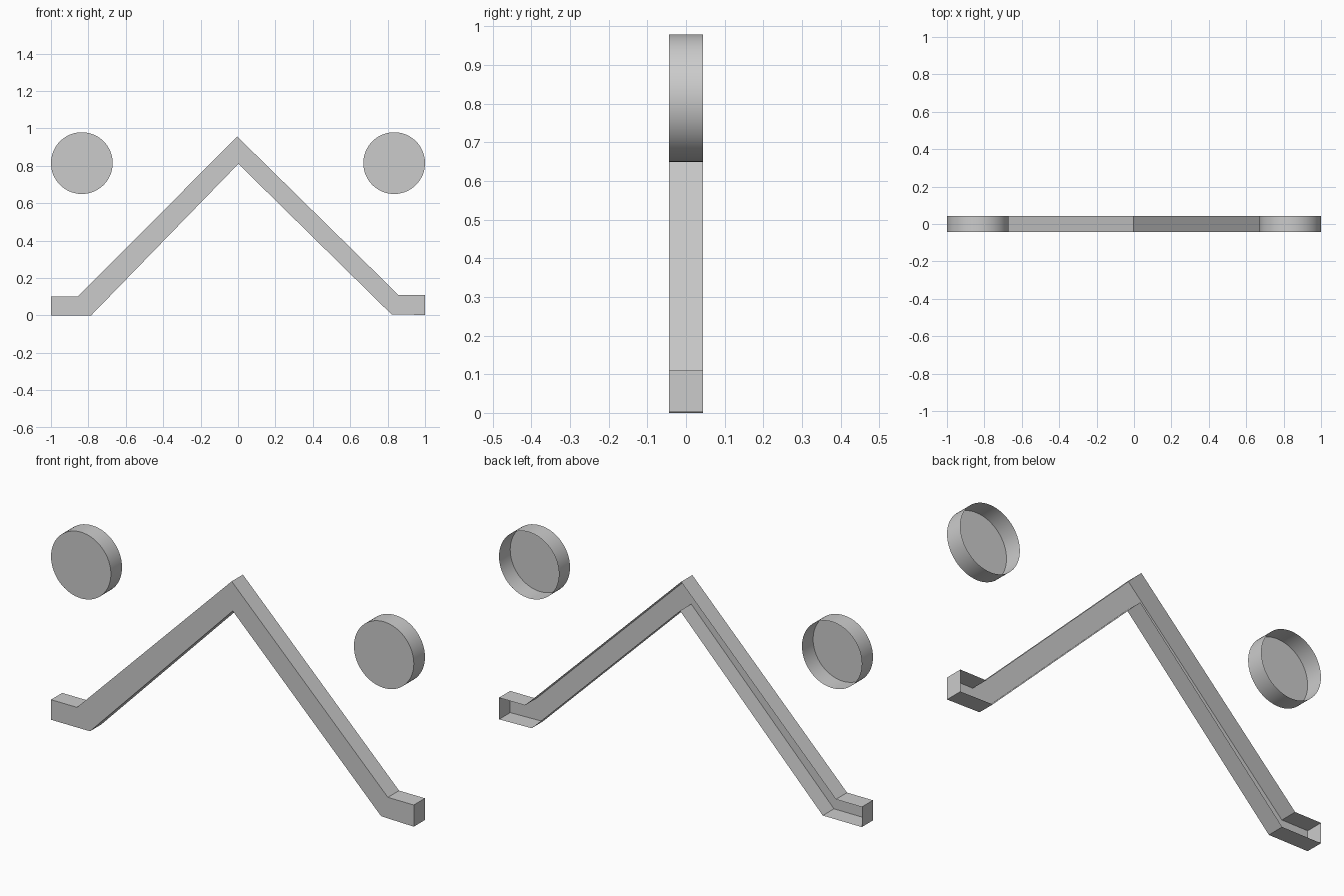
import bpy
import bmesh
import math

if "Cube" in bpy.data.objects:
    bpy.data.objects.remove(bpy.data.objects["Cube"])

HALF = 0.044  # half of the depth along y


def open_back_shell(name, outline, smooth=False):
    """Closed front face with side walls, open at the back.
    The outline is given counter-clockwise as seen from the front."""
    bm = bmesh.new()
    front = [bm.verts.new((x, -HALF, z)) for x, z in outline]
    back = [bm.verts.new((x, HALF, z)) for x, z in outline]
    bm.faces.new(front)
    n = len(outline)
    for i in range(n):
        j = (i + 1) % n
        wall = bm.faces.new((front[j], front[i], back[i], back[j]))
        wall.smooth = smooth
    if smooth:
        for e in bm.edges:
            if all(v in front for v in e.verts):
                e.smooth = False
    mesh = bpy.data.meshes.new(name)
    bm.to_mesh(mesh)
    bm.free()
    obj = bpy.data.objects.new(name, mesh)
    bpy.context.collection.objects.link(obj)
    return obj


# Peaked bar with a short foot at each end
open_back_shell("peaked_bar", [
    (-1.0, 0.0), (-0.785, 0.0), (0.002, 0.81), (0.82, 0.006), (1.0, 0.002),
    (1.0, 0.11), (0.857, 0.11), (-0.004, 0.956), (-0.857, 0.10), (-1.0, 0.10),
])

# Round discs on both sides of the peak
RADIUS, SEGMENTS = 0.165, 64
for side, sx in (("left", -1), ("right", 1)):
    circle = [(sx * 0.835 + RADIUS * math.cos(2 * math.pi * i / SEGMENTS),
               0.814 + RADIUS * math.sin(2 * math.pi * i / SEGMENTS))
              for i in range(SEGMENTS)]
    open_back_shell(side + "_disc", circle, smooth=True)
